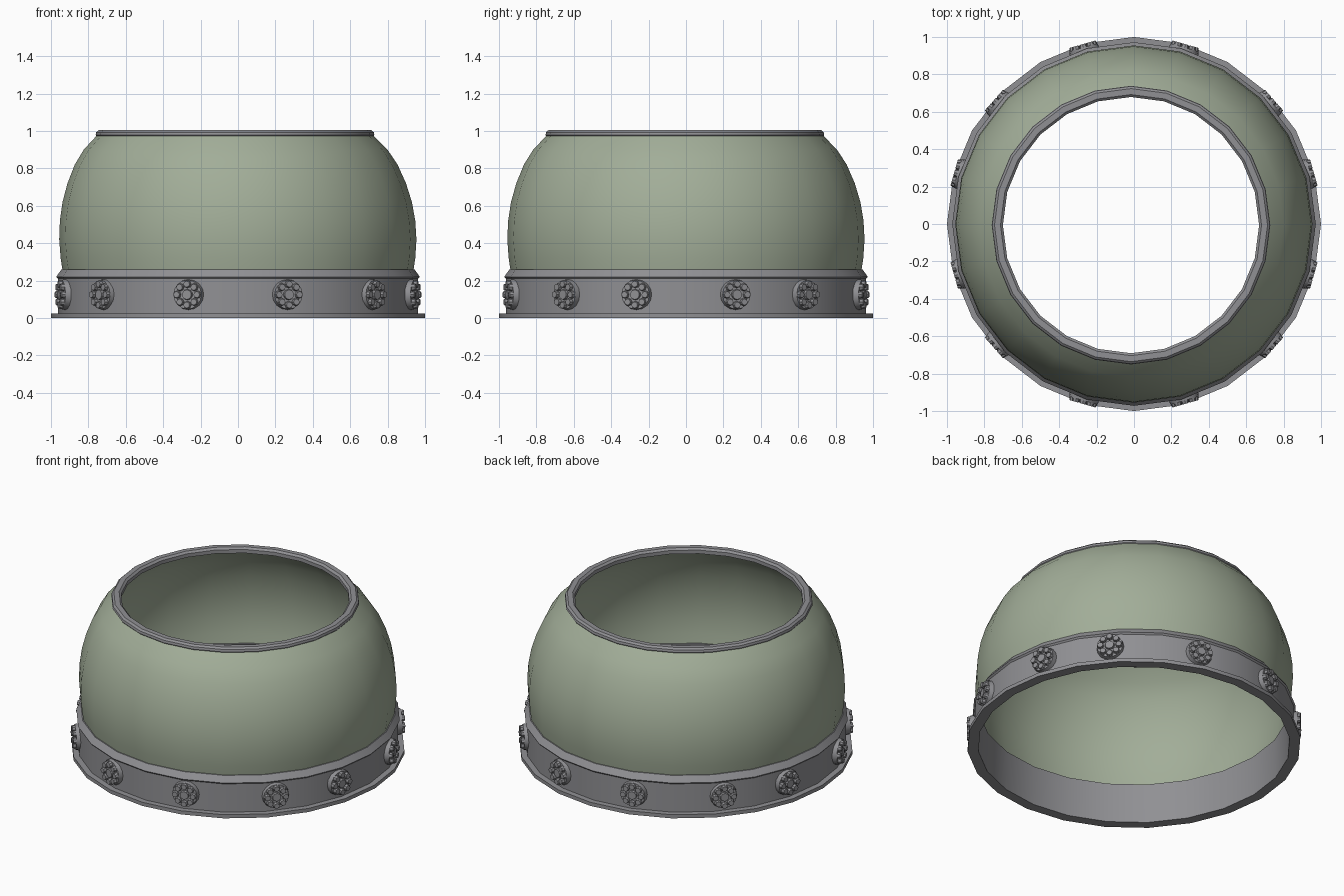
import bpy, bmesh, math
from mathutils import Matrix, Vector

if "Cube" in bpy.data.objects:
    bpy.data.objects.remove(bpy.data.objects["Cube"])


def material(name, rgb):
    m = bpy.data.materials.new(name)
    m.diffuse_color = (*rgb, 1)
    m.use_nodes = True
    m.node_tree.nodes["Principled BSDF"].inputs["Base Color"].default_value = m.diffuse_color
    return m


GREEN = material("sage_green", (0.36, 0.42, 0.315))
GREY = material("metal_grey", (0.28, 0.28, 0.295))


def finish(name, bm, mat, angle):
    bmesh.ops.recalc_face_normals(bm, faces=bm.faces)
    me = bpy.data.meshes.new(name)
    bm.to_mesh(me)
    bm.free()
    me.materials.append(mat)
    ob = bpy.data.objects.new(name, me)
    bpy.context.collection.objects.link(ob)
    bpy.ops.object.select_all(action='DESELECT')
    ob.select_set(True)
    bpy.context.view_layer.objects.active = ob
    bpy.ops.object.shade_smooth_by_angle(angle=math.radians(angle))
    return ob


def lathe(name, profile, mat, closed, sides=24, angle=35):
    """Revolve (radius, z, x shift, y shift) rows around z."""
    bm = bmesh.new()
    rings = []
    for p in profile:
        r, z = p[0], p[1]
        dx, dy = (p[2], p[3]) if len(p) > 2 else (0, 0)
        rings.append([bm.verts.new((r * math.cos(2 * math.pi * i / sides) + dx,
                                    r * math.sin(2 * math.pi * i / sides) + dy, z))
                      for i in range(sides)])
    n = len(rings)
    for k in range(n if closed else n - 1):
        a, b = rings[k], rings[(k + 1) % n]
        for i in range(sides):
            j = (i + 1) % sides
            bm.faces.new((a[i], a[j], b[j], b[i]))
    return finish(name, bm, mat, angle)


# Rounded shell, leaning very slightly toward the rim's centre
shell = [(0.936, 0.24), (0.948, 0.32), (0.955, 0.42), (0.950, 0.52), (0.934, 0.62),
         (0.905, 0.72), (0.863, 0.82), (0.812, 0.90), (0.735, 0.98)]
SX, SY = -0.016, -0.006
lathe("shell", [(r, z, SX * ((z - 0.24) / 0.74) ** 2, SY * ((z - 0.24) / 0.74) ** 2)
                for r, z in shell], GREEN, False, 24, 60)

# Rim around the top opening
rim = [(0.685, 0.968), (0.737, 0.966), (0.745, 0.978), (0.742, 0.993),
       (0.730, 1.004), (0.698, 1.004), (0.685, 0.992)]
lathe("top_rim", [(r, z, SX, SY) for r, z in rim], GREY, True)

# Lower band with foot flange and bevelled upper lip
lathe("base_band", [(0.935, 0.0), (1.0, 0.0), (1.0, 0.024), (0.963, 0.024), (0.963, 0.21),
                    (0.972, 0.22), (0.945, 0.258), (0.928, 0.258)], GREY, True)


# Flower-shaped studs around the band
def disc(bm, mat, sides, r1, r2, z0, z1, x=0, y=0):
    bmesh.ops.create_cone(bm, cap_ends=True, segments=sides, radius1=r1, radius2=r2,
                          depth=z1 - z0,
                          matrix=mat @ Matrix.Translation((x, y, (z0 + z1) / 2)))


def stud(index, deg):
    a = math.radians(deg)
    out = Vector((math.cos(a), math.sin(a), 0))
    side = Vector((-math.sin(a), math.cos(a), 0))
    up = Vector((0, 0, 1))
    m = Matrix((side, up, out)).transposed().to_4x4()
    m.translation = out * 0.94 + up * 0.125
    bm = bmesh.new()
    disc(bm, m, 16, 0.085, 0.078, 0, 0.042)
    for k in range(8):
        t = 2 * math.pi * k / 8
        disc(bm, m, 8, 0.023, 0.017, 0.035, 0.060, 0.056 * math.cos(t), 0.056 * math.sin(t))
    disc(bm, m, 10, 0.031, 0.026, 0.035, 0.056)
    finish("flower_stud_%d" % index, bm, GREY, 30)


angles = [s for d in (16, 41.5, 74) for s in (d, 180 - d, 180 + d, 360 - d)]
for i, d in enumerate(sorted(angles)):
    stud(i + 1, d)
